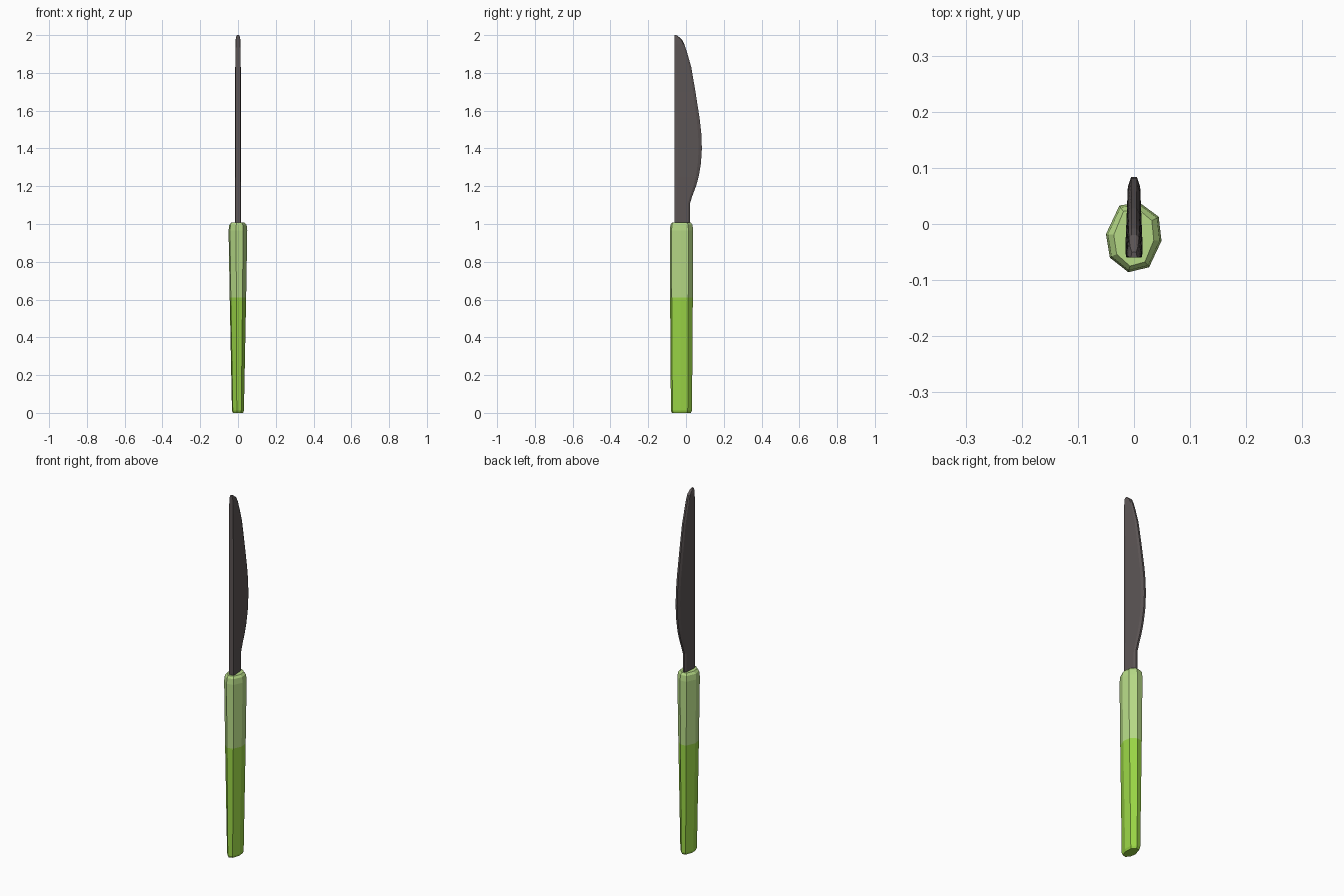
import bpy, bmesh

if "Cube" in bpy.data.objects:
    bpy.data.objects.remove(bpy.data.objects["Cube"])


def material(name, rgb):
    m = bpy.data.materials.new(name)
    m.diffuse_color = (*rgb, 1)
    m.use_nodes = True
    m.node_tree.nodes["Principled BSDF"].inputs["Base Color"].default_value = m.diffuse_color
    return m


def loft(name, rings, mats, rule=lambda z: 0):
    """Skin a stack of equal-sized rings, cap both ends, colour faces by height."""
    bm = bmesh.new()
    loops = [[bm.verts.new(p) for p in ring] for ring in rings]
    n = len(loops[0])
    for a, b in zip(loops, loops[1:]):
        for i in range(n):
            j = (i + 1) % n
            bm.faces.new((a[i], a[j], b[j], b[i]))
    bm.faces.new(loops[0][::-1])
    bm.faces.new(loops[-1])
    bmesh.ops.recalc_face_normals(bm, faces=bm.faces)
    for f in bm.faces:
        f.material_index = rule(f.calc_center_median().z)
    me = bpy.data.meshes.new(name)
    bm.to_mesh(me)
    bm.free()
    for m in mats:
        me.materials.append(m)
    ob = bpy.data.objects.new(name, me)
    bpy.context.collection.objects.link(ob)
    return ob


green = material("bright green", (0.32, 0.66, 0.06))
pale = material("pale green", (0.47, 0.70, 0.24))
steel = material("dark grey", (0.107, 0.091, 0.091))

# Handle: slightly twisted eight-sided section, tapering towards the butt
section = [(-0.050, -0.018), (-0.043, -0.060), (-0.010, -0.086), (0.027, -0.077),
           (0.049, -0.030), (0.044, 0.013), (0.010, 0.038), (-0.026, 0.033)]
levels = [(0.0, 0.55, 0.80), (0.012, 0.64, 0.90), (0.61, 0.88, 0.97),
          (0.965, 1.0, 1.0), (0.995, 0.93, 0.94), (1.007, 0.72, 0.82)]
cy = -0.025
loft("handle",
     [[(x * sx, cy + (y - cy) * sy, z) for x, y in section] for z, sx, sy in levels],
     [green, pale], lambda z: int(z > 0.61))

# Blade: straight spine, bellied edge; (height, edge y, thickness factor)
profile = [(0.98, 0.020, 1), (1.11, 0.021, 1), (1.15, 0.034, 1), (1.20, 0.053, 1),
           (1.25, 0.067, 1), (1.32, 0.079, 1), (1.40, 0.084, 1), (1.48, 0.081, 1),
           (1.56, 0.072, 1), (1.70, 0.050, 0.97), (1.83, 0.028, 0.94),
           (1.90, 0.008, 0.91), (1.95, -0.008, 0.87), (1.975, -0.020, 0.8),
           (1.99, -0.037, 0.65), (2.0, -0.050, 0.35)]


def blade_ring(z, edge, t):
    back = -0.060
    w = edge - back
    half = [(0.0135, back), (0.0155, back + 0.12 * w),
            (0.011, edge - 0.12 * w), (0.005, edge)]
    right = [(x * t, y, z) for x, y in half]
    return right + [(-x, y, z) for x, y, z in reversed(right)]


loft("blade", [blade_ring(*p) for p in profile], [steel])
